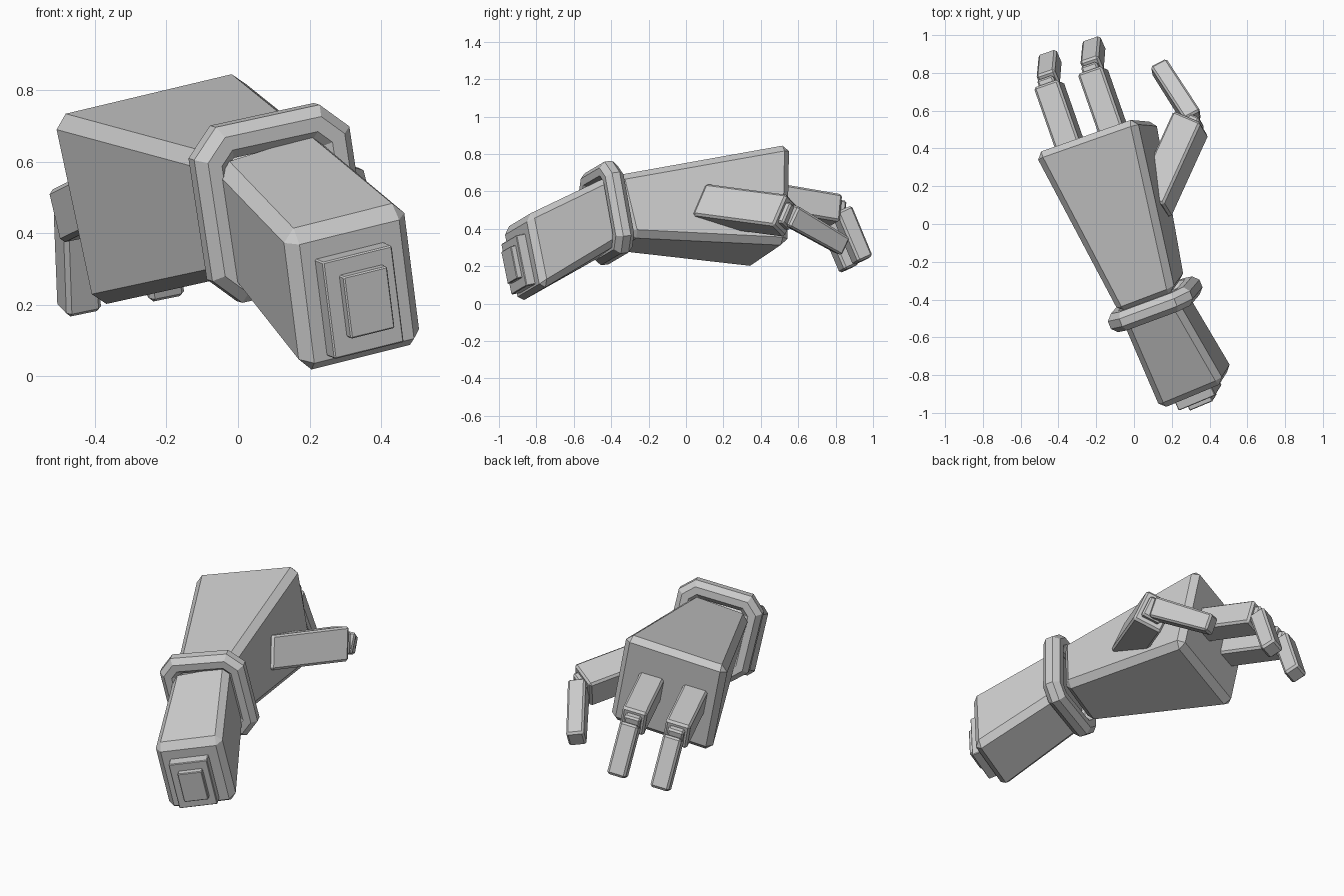
import bpy, bmesh, math
from mathutils import Vector as V

if "Cube" in bpy.data.objects:
    bpy.data.objects.remove(bpy.data.objects["Cube"])


def make_object(name, bm):
    bmesh.ops.recalc_face_normals(bm, faces=bm.faces)
    mesh = bpy.data.meshes.new(name)
    bm.to_mesh(mesh)
    bm.free()
    ob = bpy.data.objects.new(name, mesh)
    bpy.context.collection.objects.link(ob)
    return ob


def block(name, start, end, bevel):
    """Chamfered block lofted between two (centre, half width, half height) sections."""
    bm = bmesh.new()
    loops = []
    for c, u, v in (start, end):
        c, u, v = V(c), V(u), V(v)
        loops.append([bm.verts.new(c + u * a + v * b)
                      for a, b in ((-1, -1), (1, -1), (1, 1), (-1, 1))])
    bm.faces.new(loops[0])
    bm.faces.new(loops[1])
    for i in range(4):
        j = (i + 1) % 4
        bm.faces.new((loops[0][i], loops[0][j], loops[1][j], loops[1][i]))
    bmesh.ops.bevel(bm, geom=list(bm.edges), offset=bevel, segments=1,
                    affect='EDGES', clamp_overlap=True)
    return make_object(name, bm)


def moved(section, offset):
    return (V(section[0]) + V(offset), section[1], section[2])


# Palm, widening from the wrist to the knuckles
block("palm",
      ((.095, -.385, .485), (.148, .056, .043), (.030, .040, -.166)),
      ((-.205, .463, .525), (.270, .095, .064), (.057, -.005, -.270)), .036)

# Forearm stub behind the wrist
arm_end = ((.332, -.876, .237), (.170, .071, .042), (.025, .040, -.199))
block("forearm", arm_end,
      ((.10, -.42, .475), (.142, .060, .045), (.025, .035, -.175)), .034)

# Two stepped plates on the end of the forearm
out = V((.41, -.89, -.17))
for name, c, su, sv, depth in (("outer_plate", (.336, -.889, .213), .57, .68, .036),
                               ("inner_plate", (.341, -.889, .217), .36, .435, .064)):
    c = V(c)
    u, v = V(arm_end[1]) * su, V(arm_end[2]) * sv
    block(name, (c - out * .04, u, v), (c + out * depth, u, v), .004)

# Wrist band: round tube swept around a square with cut corners
centre = V((.112, -.425, .485))
u = V((.92, .34, .20)).normalized()
v = V((.165, .18, -.965))
v = (v - u * v.dot(u)).normalized()
axis = u.cross(v)
hw, hh, cut, r, sides = .188, .204, .05, .052, 8
path = []
for a, b in ((1, 1), (-1, 1), (-1, -1), (1, -1)):
    p = [(a * hw, b * (hh - cut)), (a * (hw - cut), b * hh)]
    path += p if a * b > 0 else p[::-1]
bm = bmesh.new()
rings = []
for i, (px, py) in enumerate(path):
    # mitre direction of the corner, halfway between the two side normals
    n0 = V((path[i][1] - path[i - 1][1], path[i - 1][0] - path[i][0])).normalized()
    nx = path[(i + 1) % 8]
    n1 = V((nx[1] - py, px - nx[0])).normalized()
    m = (n0 + n1).normalized()
    m /= m.dot(n0)
    ring = []
    for k in range(sides):
        t = 2 * math.pi * (k + .5) / sides
        q = V((px, py)) + m * r * math.cos(t)
        ring.append(bm.verts.new(centre + u * q.x + v * q.y + axis * r * 1.1 * math.sin(t)))
    rings.append(ring)
for i in range(8):
    for k in range(sides):
        l = (k + 1) % sides
        bm.faces.new((rings[i][k], rings[i][l],
                      rings[(i + 1) % 8][l], rings[(i + 1) % 8][k]))
make_object("wrist_band", bm)

# Two fingers, each with two segments and a small joint
fu = V((.93, .32, .19)).normalized()
fd = V((-.325, .93, -.16)).normalized()
fv = fu.cross(fd).normalized() * -1
td = V((.0, .41, -.91)).normalized()
tv = fu.cross(td).normalized()
knuckle = V((-.22, .81, .50))
for i, shift in enumerate(((0, 0, 0), (-.232, -.072, -.042))):
    n = str(i + 1)
    root = (knuckle - fd * .40, fu * .069, fv * .076)
    tip1 = (knuckle, fu * .069, fv * .076)
    block("finger_base_" + n, moved(root, shift), moved(tip1, shift), .012)
    j0 = (knuckle - fd * .03, fu * .045, fv * .05)
    j1 = (knuckle + fd * .035, fu * .045, fv * .05)
    block("finger_joint_" + n, moved(j0, shift), moved(j1, shift), .01)
    s0 = (V((-.222, .832, .500)), fu * .052, tv * .048)
    s1 = (V((-.212, .946, .230)), fu * .052, tv * .046)
    block("finger_tip_" + n, moved(s0, shift), moved(s1, shift), .012)

# Thumb on the side of the palm
tu, th = V((.073, -.031, .032)), V((.022, -.036, -.084))
t_end, t_dir = V((.302, .535, .470)), V((.41, .90, -.12))
block("thumb_base", (t_end - t_dir * .485, tu, th), (t_end, tu, th), .012)
block("thumb_joint", (t_end - t_dir * .03, tu * .65, th * .65),
      (t_end + t_dir * .03, tu * .65, th * .65), .01)
block("thumb_tip",
      ((.312, .555, .474), (.043, .022, -.008), (.003, -.026, -.055)),
      ((.132, .836, .311), (.042, .022, -.008), (.004, -.022, -.047)), .011)
